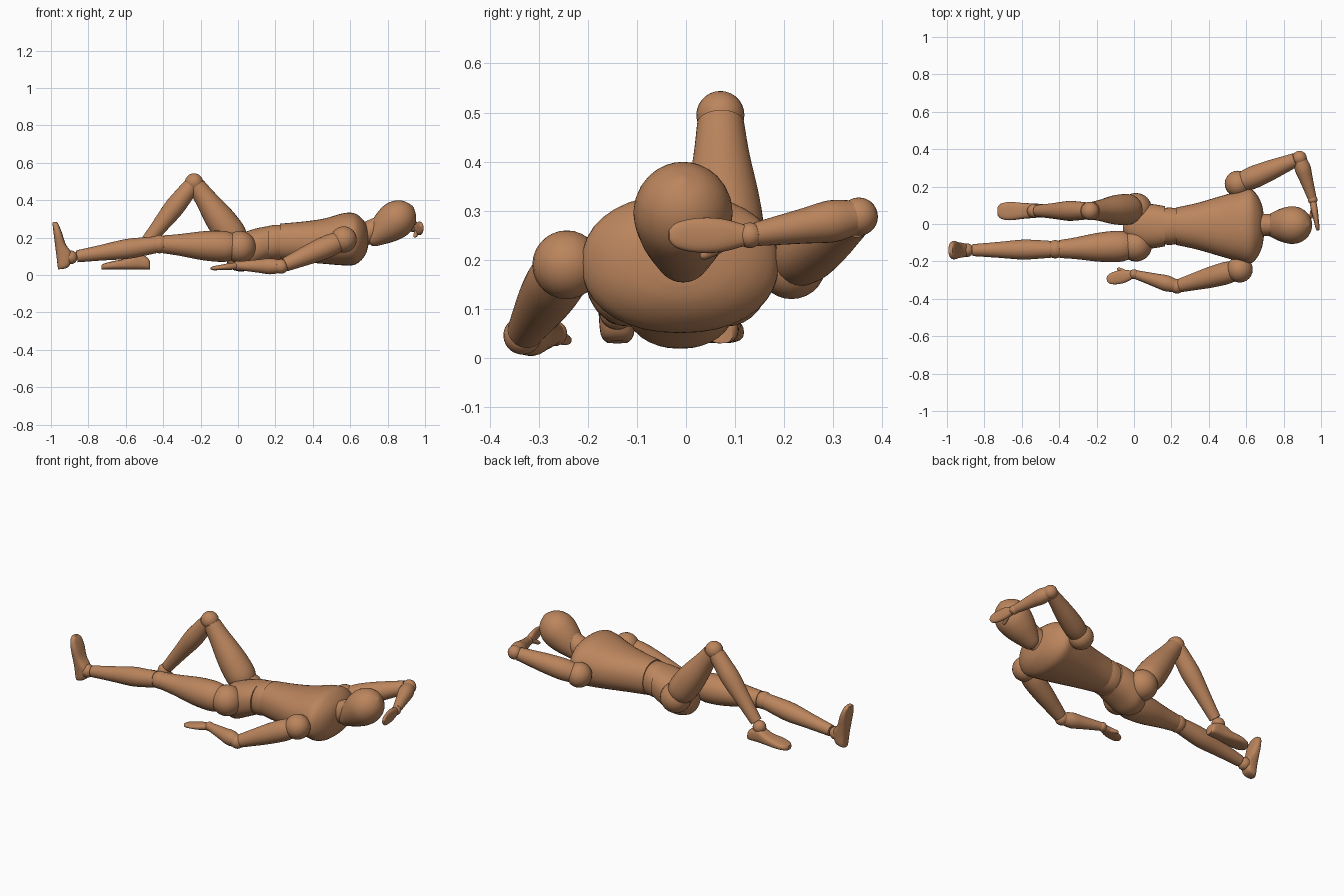
import bpy, bmesh, math
from mathutils import Vector

if "Cube" in bpy.data.objects:
    bpy.data.objects.remove(bpy.data.objects["Cube"])

wood = bpy.data.materials.new("light brown wood")
wood.diffuse_color = (0.50, 0.235, 0.11, 1)
wood.use_nodes = True
wood.node_tree.nodes["Principled BSDF"].inputs["Base Color"].default_value = wood.diffuse_color


def finish(name, bm):
    bmesh.ops.recalc_face_normals(bm, faces=bm.faces)
    me = bpy.data.meshes.new(name)
    bm.to_mesh(me)
    bm.free()
    me.materials.append(wood)
    ob = bpy.data.objects.new(name, me)
    bpy.context.collection.objects.link(ob)
    return ob


def smooth_rows(rows, steps=4):
    """Catmull-Rom interpolation between section rows."""
    out = []
    for i in range(len(rows) - 1):
        a, b, c, d = rows[max(i - 1, 0)], rows[i], rows[i + 1], rows[min(i + 2, len(rows) - 1)]
        for s in range(steps):
            t = s / steps
            out.append([0.5 * (2 * q + (r - p) * t + (2 * p - 5 * q + 4 * r - w) * t * t
                               + (3 * q - p - 3 * r + w) * t ** 3)
                        for p, q, r, w in zip(a, b, c, d)])
    return out + [list(rows[-1])]


def loft(name, p0, p1, up, rows, power=2.0, n=28):
    """Rows: (position along axis, side radius, up radius, up offset)."""
    p0, p1 = Vector(p0), Vector(p1)
    w = (p1 - p0).normalized()
    v = Vector(up)
    v = (v - w * v.dot(w)).normalized()
    u = v.cross(w)
    bm = bmesh.new()
    rings = []
    for t, ru, rv, off in smooth_rows(rows):
        c = p0.lerp(p1, t) + v * off
        ru, rv = max(ru, 0.002), max(rv, 0.002)
        ring = []
        for k in range(n):
            a = 2 * math.pi * k / n
            ca, sa = math.cos(a), math.sin(a)
            x = math.copysign(abs(ca) ** (2 / power), ca) * ru
            y = math.copysign(abs(sa) ** (2 / power), sa) * rv
            ring.append(bm.verts.new(c + u * x + v * y))
        rings.append(ring)
    for a, b in zip(rings, rings[1:]):
        for k in range(n):
            bm.faces.new((a[k], a[(k + 1) % n], b[(k + 1) % n], b[k]))
    bm.faces.new(rings[0][::-1])
    bm.faces.new(rings[-1])
    return finish(name, bm)


def limb(name, p0, p1, radii):
    """Round tapered segment; radii are (t, r)."""
    return loft(name, p0, p1, (0.1, 0.3, 1), [(t, r, r, 0) for t, r in radii])


def ball(name, c, r):
    bm = bmesh.new()
    bmesh.ops.create_uvsphere(bm, u_segments=24, v_segments=14, radius=r)
    bmesh.ops.translate(bm, verts=bm.verts, vec=c)
    return finish(name, bm)


def body(name, rows, power):
    """Trunk loft along x; rows: (x, half width, bottom z, top z)."""
    return loft(name, (0, -0.012, 0), (1, -0.012, 0), (0, 0, 1),
                [(x, hw, (hi - lo) / 2, (hi + lo) / 2) for x, hw, lo, hi in rows], power, 36)


# Trunk
body("chest", [(.225, .10, .08, .275), (.34, .125, .07, .285), (.46, .16, .06, .302),
               (.56, .188, .052, .33), (.62, .20, .054, .331), (.66, .165, .08, .305),
               (.685, .11, .115, .27), (.695, .05, .15, .23)], 2.2)
body("belly", [(.12, .09, .08, .25), (.19, .10, .078, .268), (.25, .09, .09, .265)], 2.2)
body("pelvis", [(.165, .107, .08, .262), (.10, .118, .05, .25), (.03, .115, .02, .228),
                (-.03, .075, .03, .205), (-.06, .04, .07, .17)], 2.3)

# Neck and egg-shaped head
limb("neck", (.62, -.005, .19), (.80, -.005, .28), [(0, .07), (.4, .06), (1, .055)])
loft("head", (.695, -.006, .178), (.936, -.006, .366), (-.6, 0, .8),
     [(0, .02, .02, 0), (.04, .043, .04, 0), (.2, .066, .064, 0), (.42, .09, .09, 0),
      (.64, .101, .1, 0), (.82, .085, .084, 0), (.94, .05, .05, 0), (1, .005, .005, 0)])

# Legs: hip, knee, ankle, foot heel and toe, sole-to-ankle direction
legs = {
    "straight": ((.01, -.115, .15), (-.42, -.135, .165), (-.895, -.14, .095),
                 (-.962, -.14, .03), (-.993, -.14, .282), (1, 0, .14)),
    "bent": ((.01, .08, .15), (-.235, .07, .495), (-.535, .07, .115),
             (-.47, .072, .03), (-.73, .068, .03), (0, 0, 1)),
}
for side, (hip, knee, ankle, heel, toe, up) in legs.items():
    ball(side + " hip joint", hip, .086)
    limb(side + " thigh", hip, knee, [(.08, .07), (.2, .083), (.45, .078), (.75, .058), (.95, .048)])
    ball(side + " knee joint", knee, .049)
    limb(side + " shin", knee, ankle, [(.05, .045), (.2, .05), (.38, .053), (.65, .042), (.93, .032)])
    ball(side + " ankle joint", ankle, .037)
    loft(side + " foot", heel, toe, up,
         [(t, w, h / 2, h / 2) for t, w, h in
          [(0, .022, .04), (.06, .034, .065), (.28, .039, .085), (.5, .043, .058),
           (.75, .049, .045), (.93, .04, .033), (1, .02, .024)]], 2.8)

# Arms: shoulder, elbow, wrist, fingertip, thumb base and tip, palm normal
arms = {
    "resting": ((.565, -.243, .19), (.23, -.333, .046), (0, -.268, .05),
                (-.145, -.298, .035), (-.03, -.268, .045), (-.09, -.238, .035), (0, 0, 1)),
    "raised": ((.555, .215, .19), (.885, .352, .288), (.955, .13, .25),
               (.984, -.035, .25), (.962, .09, .24), (.945, .03, .205), (1, 0, 0)),
}
for side, (shoulder, elbow, wrist, tip, th0, th1, up) in arms.items():
    ball(side + " shoulder joint", shoulder, .07)
    limb(side + " upper arm", shoulder, elbow, [(.1, .055), (.25, .06), (.5, .055), (.75, .045), (.94, .037)])
    ball(side + " elbow joint", elbow, .039)
    limb(side + " forearm", elbow, wrist, [(.06, .036), (.25, .043), (.5, .036), (.95, .024)])
    ball(side + " wrist joint", wrist, .026)
    loft(side + " hand", wrist, tip, up,
         [(.05, .021, .018, 0), (.35, .034, .018, 0), (.65, .035, .014, 0), (.9, .026, .011, 0),
          (1, .01, .006, 0)], 2.4)
    limb(side + " thumb", th0, th1, [(0, .012), (.5, .013), (.9, .009), (1, .003)])

bpy.ops.object.select_all(action='SELECT')
bpy.context.view_layer.objects.active = bpy.data.objects["chest"]
bpy.ops.object.shade_smooth_by_angle(angle=math.radians(40))
